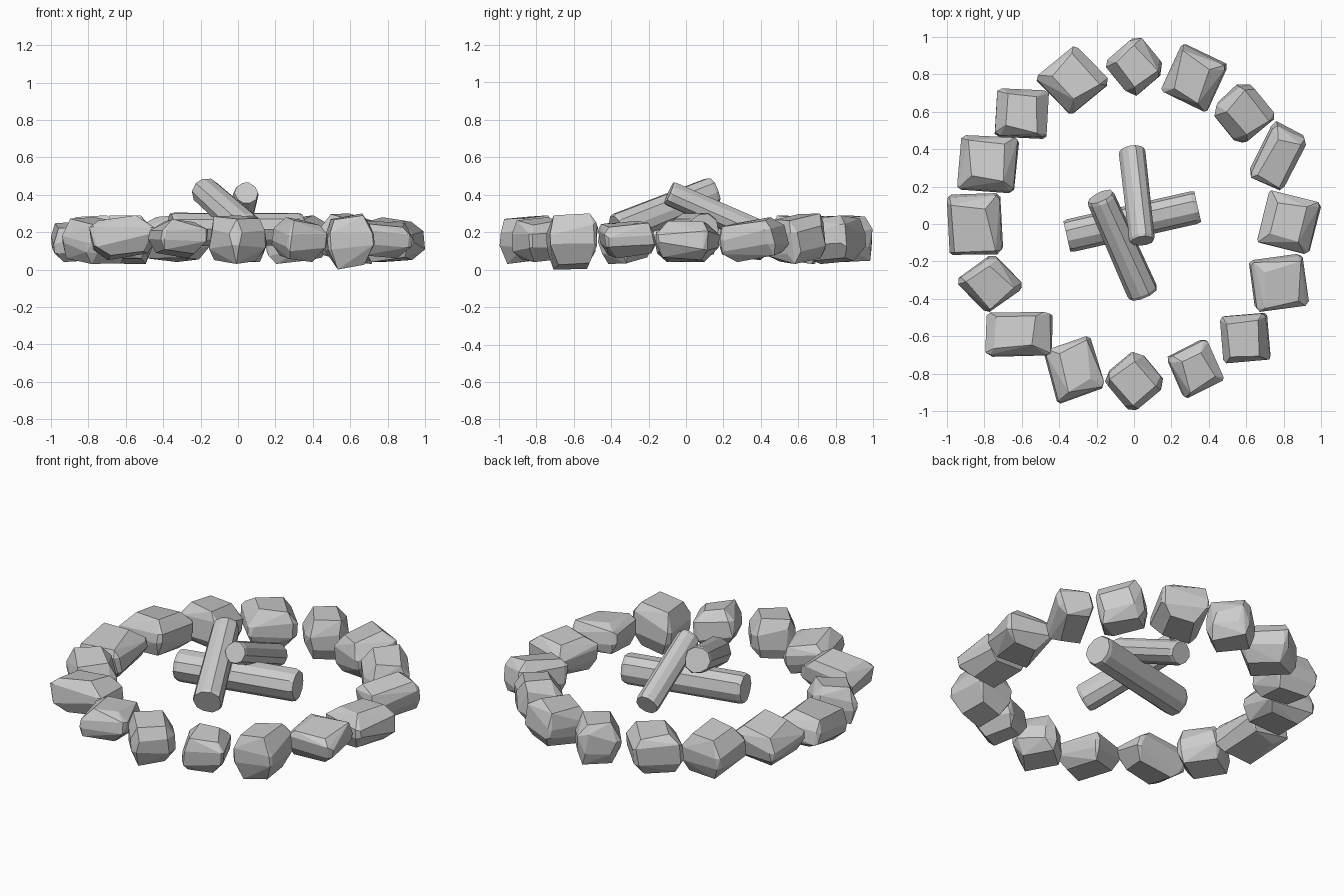
import bpy, bmesh, math, random
from mathutils import Vector, Matrix

if "Cube" in bpy.data.objects:
    bpy.data.objects.remove(bpy.data.objects["Cube"])

random.seed(11)


def add_object(name, bm):
    bmesh.ops.recalc_face_normals(bm, faces=bm.faces)
    mesh = bpy.data.meshes.new(name)
    bm.to_mesh(mesh)
    bm.free()
    ob = bpy.data.objects.new(name, mesh)
    bpy.context.collection.objects.link(ob)
    return ob


def hull(bm):
    res = bmesh.ops.convex_hull(bm, input=bm.verts)
    junk = {v for v in res["geom_interior"] + res["geom_unused"]
            if isinstance(v, bmesh.types.BMVert) and v.is_valid}
    bmesh.ops.delete(bm, geom=list(junk), context='VERTS')
    bmesh.ops.dissolve_limit(bm, angle_limit=math.radians(7),
                             verts=bm.verts, edges=bm.edges)


def stone(name, lo, hi, rot, aspect, cut):
    """Chipped block turned by rot, then fitted to the box lo..hi.
    cut is how much the upright corners are chipped off."""
    turn = (Matrix.Rotation(math.radians(rot), 3, 'Z')
            @ Matrix.Rotation(random.uniform(-.2, .2), 3, 'X')
            @ Matrix.Rotation(random.uniform(-.2, .2), 3, 'Y'))
    pts = []
    for sx in (-1, 1):
        for sy in (-1, 1):
            for sz in (-1, 1):
                u = random.uniform
                c1, c2 = 1 - cut * u(.4, 1.2), 1 - cut * u(.4, 1.2)
                t = u(.58, .88)
                zw = u(.1, .5)
                local = [(sx, sy * c1, sz * zw * u(.6, 1)),
                         (sx * c2, sy, sz * zw),
                         (sx * t * u(.7, 1), sy * t, sz * u(.72, .8))]
                for p in local:
                    pts.append(turn @ Vector((p[0] * aspect, p[1], p[2])))
    mn = [min(p[i] for p in pts) for i in range(3)]
    mx = [max(p[i] for p in pts) for i in range(3)]
    bm = bmesh.new()
    for p in pts:
        bm.verts.new([lo[i] + (p[i] - mn[i]) / (mx[i] - mn[i]) * (hi[i] - lo[i])
                      for i in range(3)])
    hull(bm)
    add_object(name, bm)


def log(name, a, b, ra, rb, sides=10):
    """Rough-hewn faceted log from a to b with slightly chipped ends."""
    a, b = Vector(a), Vector(b)
    axis = b - a
    q = axis.to_track_quat('Z', 'Y')
    length = axis.length
    wob = [random.uniform(.96, 1.06) for _ in range(sides)]
    rings = ((0, .93), (.03, 1), (.97, 1), (1, .93))
    bm = bmesh.new()
    loops = []
    for t, s in rings:
        loop = []
        for i in range(sides):
            ang = 2 * math.pi * (i + random.uniform(-.1, .1)) / sides
            r = (ra + (rb - ra) * t) * s * wob[i]
            loop.append(bm.verts.new(a + q @ Vector(
                (r * math.cos(ang), r * math.sin(ang), t * length))))
        loops.append(loop)
    for l0, l1 in zip(loops, loops[1:]):
        for i in range(sides):
            j = (i + 1) % sides
            bm.faces.new((l0[i], l0[j], l1[j], l1[i]))
    bm.faces.new(loops[0][::-1])
    bm.faces.new(loops[-1])
    add_object(name, bm)


# Ring of stones: centre x, y, width, depth, turn, bottom, top, aspect, cut
S = [
    (.00, .84, .30, .31, 40, .04, .29, 1, .45),
    (.32, .78, .35, .36, -25, .03, .29, 1, .15),
    (.59, .59, .32, .31, 40, .03, .30, 1, .45),
    (.77, .365, .30, .37, -27, .04, .28, .65, .2),
    (.83, .01, .34, .34, -14, .04, .26, 1, .15),
    (.775, -.315, .32, .31, 7, .06, .26, 1, .15),
    (.595, -.61, .27, .27, 5, .00, .30, 1, .15),
    (.33, -.775, .30, .31, 25, .04, .28, 1, .2),
    (.00, -.84, .31, .31, 40, .03, .29, 1, .4),
    (-.32, -.78, .32, .36, 18, .06, .27, 1, .15),
    (-.615, -.59, .36, .24, 0, .05, .29, 1, .15),
    (-.77, -.32, .34, .30, 40, .03, .28, 1, .3),
    (-.85, .00, .30, .33, 3, .04, .26, 1, .15),
    (-.78, .32, .33, .31, -5, .05, .29, 1, .15),
    (-.60, .59, .29, .27, -3, .03, .29, 1, .2),
    (-.33, .77, .38, .36, 42, .04, .29, 1, .2),
]
for n, (x, y, w, d, rot, z0, z1, asp, cut) in enumerate(S):
    stone(f"ring_stone_{n + 1:02d}", (x - w / 2, y - d / 2, z0),
          (x + w / 2, y + d / 2, z1), rot, asp, cut)

# Logs stacked in the middle
log("bottom_log", (-.36, -.063, .215), (.34, .095, .215), .088, .088)
log("back_log", (.045, -.09, .41), (-.01, .395, .195), .067, .070)
log("front_log", (-.18, .145, .42), (.05, -.37, .215), .078, .086)
